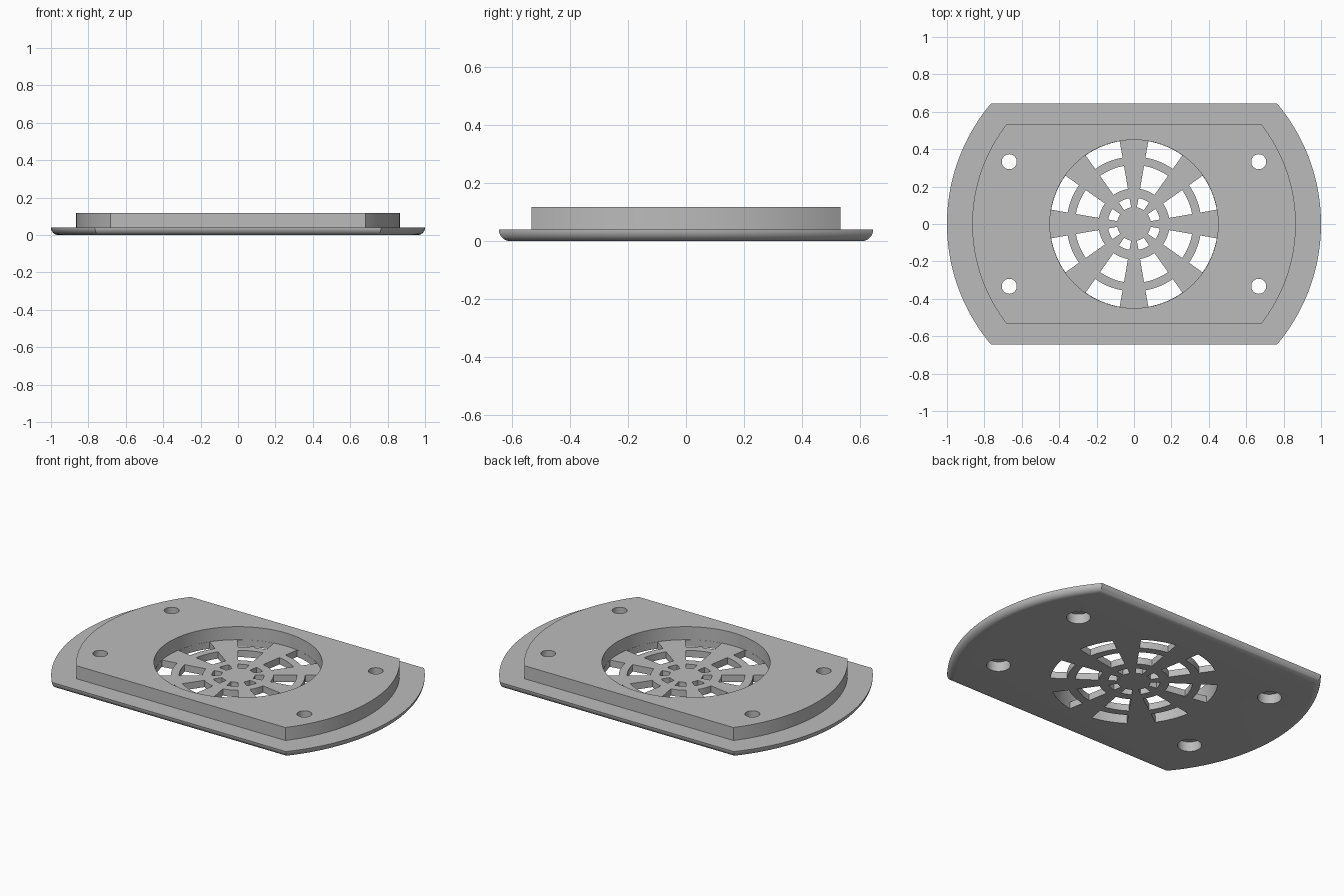
import bpy, bmesh, math

cube = bpy.data.objects.get("Cube")
if cube:
    bpy.data.objects.remove(cube)

FLANGE, TOP = 0.04, 0.117      # heights of the flange and of the raised step

grey = bpy.data.materials.new("plain grey")
grey.use_nodes = True
COLOUR = (0.5, 0.5, 0.5, 1)
grey.diffuse_color = COLOUR
grey.node_tree.nodes["Principled BSDF"].inputs["Base Color"].default_value = COLOUR


def outline(radius, half_depth, n=40):
    """Disc with its front and back sliced off flat."""
    a = math.asin(half_depth / radius)
    angles = [side + a * (2 * i / n - 1) for side in (0, math.pi) for i in range(n + 1)]
    return [(radius * math.cos(t), radius * math.sin(t)) for t in angles]


def circle(radius, x=0, y=0, n=48):
    return [(x + radius * math.cos(math.tau * i / n),
             y + radius * math.sin(math.tau * i / n)) for i in range(n)]


def sector(r0, r1, a0, a1, n=8):
    """Ring segment between two radii and two angles."""
    ts = [a0 + (a1 - a0) * i / n for i in range(n + 1)]
    return ([(r1 * math.cos(t), r1 * math.sin(t)) for t in ts] +
            [(r0 * math.cos(t), r0 * math.sin(t)) for t in reversed(ts)])


def loft(bm, layers):
    """Closed solid through a stack of (points, z) outlines."""
    rings = [[bm.verts.new((x, y, z)) for x, y in pts] for pts, z in layers]
    for low, high in zip(rings, rings[1:]):
        for i in range(len(low)):
            j = (i + 1) % len(low)
            bm.faces.new((low[i], low[j], high[j], high[i]))
    bm.faces.new(rings[0][::-1])
    bm.faces.new(rings[-1])


def make(name, solids):
    bm = bmesh.new()
    for layers in solids:
        loft(bm, layers)
    bmesh.ops.recalc_face_normals(bm, faces=bm.faces)
    mesh = bpy.data.meshes.new(name)
    bm.to_mesh(mesh)
    bm.free()
    mesh.materials.append(grey)
    obj = bpy.data.objects.new(name, mesh)
    bpy.context.collection.objects.link(obj)
    return obj


# Flange with a rounded lower edge, then the raised step
layers = []
for i in range(9):
    t = math.pi / 2 * i / 8
    inset = FLANGE * (1 - math.sin(t))
    layers.append((outline(1 - inset, 0.645 - inset), FLANGE * (1 - math.cos(t))))
layers += [(outline(0.865, 0.532), FLANGE), (outline(0.865, 0.532), TOP)]
cover = make("vent_cover", [layers])

# Round recess above the grille
recess = make("recess_cutter", [[(circle(0.45, n=96), FLANGE), (circle(0.45, n=96), 0.2)]])

# Grille windows: three rings between eight spokes
windows = []
half = math.radians(9.8)
for k in range(8):
    a0, a1 = math.pi / 4 * k + half, math.pi / 4 * (k + 1) - half
    for r0, r1 in ((0.09, 0.14), (0.19, 0.315), (0.36, 0.449)):
        pts = sector(r0, r1, a0, a1)
        windows.append([(pts, -0.1), (pts, 0.08)])
grille = make("window_cutter", windows)

# Screw holes with a wider counterbore underneath
holes = []
for x in (-0.667, 0.667):
    for y in (-0.333, 0.333):
        wide, narrow = circle(0.064, x, y), circle(0.04, x, y)
        holes.append([(wide, -0.1), (wide, 0.058), (narrow, 0.058), (narrow, 0.2)])
screws = make("screw_hole_cutter", holes)

bpy.ops.object.select_all(action='DESELECT')
cover.select_set(True)
bpy.context.view_layer.objects.active = cover
for cutter in (recess, grille, screws):
    cutter.hide_render = True
    mod = cover.modifiers.new("cut", 'BOOLEAN')
    mod.operation, mod.solver, mod.object = 'DIFFERENCE', 'EXACT', cutter
    bpy.ops.object.modifier_apply(modifier=mod.name)
    bpy.data.objects.remove(cutter)

bpy.ops.object.shade_smooth_by_angle(angle=math.radians(30))
